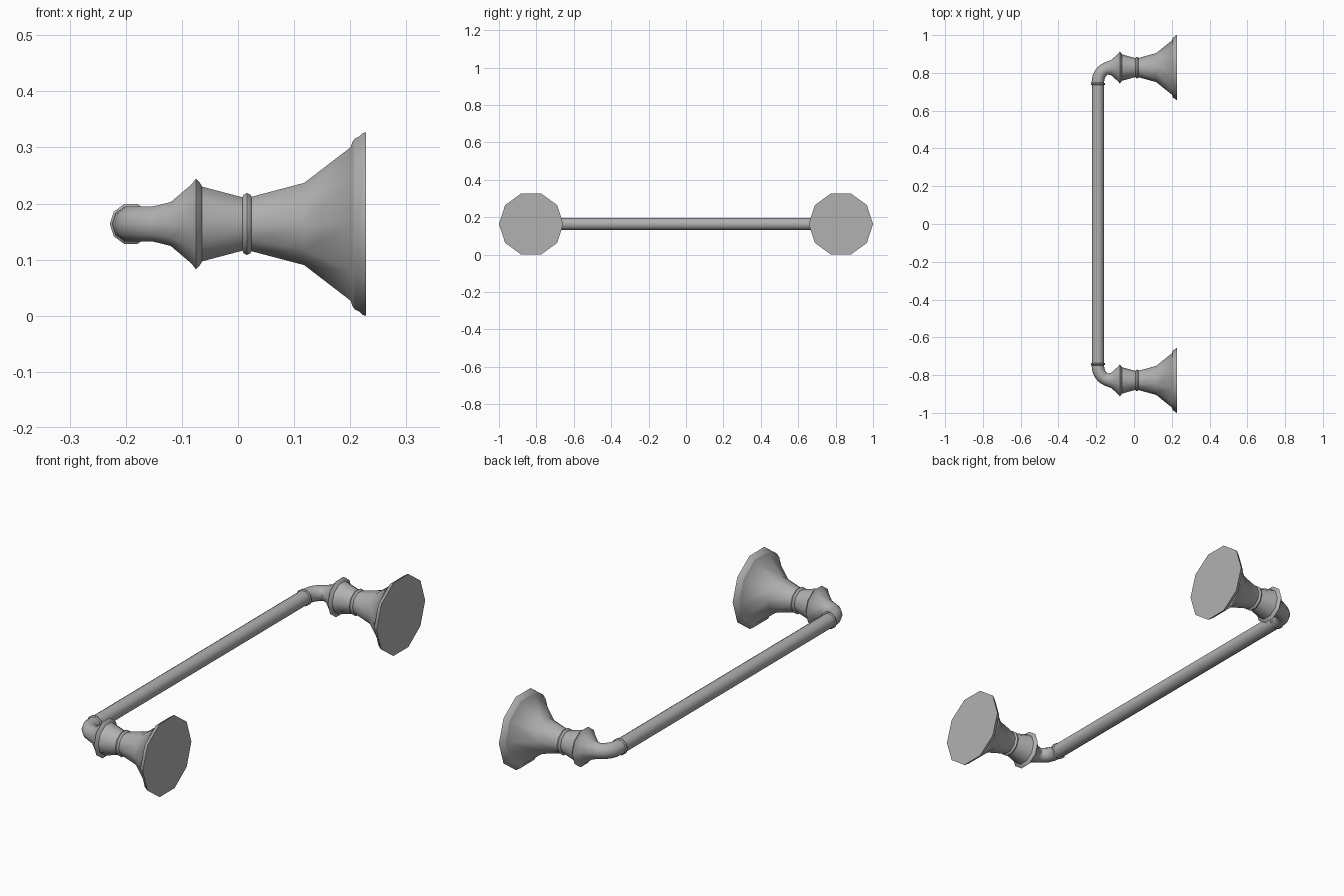
import bpy, bmesh
from math import sin, cos, pi, radians
from mathutils import Vector

if "Cube" in bpy.data.objects:
    bpy.data.objects.remove(bpy.data.objects["Cube"])

SIDES = 10
MID_Z = 0.1635
POST_Y = 0.828
BAR_X = -0.191

# Dark grey metal
metal = bpy.data.materials.new("dark_grey_metal")
metal.diffuse_color = (0.44, 0.44, 0.44, 1)
metal.use_nodes = True
metal.node_tree.nodes["Principled BSDF"].inputs["Base Color"].default_value = metal.diffuse_color


def loft(name, rings):
    """Skin ten-sided rings given as (x, y, heading in degrees, radius)."""
    bm = bmesh.new()
    loops = []
    for x, y, heading, r in rings:
        h = radians(heading)
        side = Vector((-sin(h), cos(h), 0))
        up = Vector((0, 0, 1))
        centre = Vector((x, y, MID_Z))
        loops.append([bm.verts.new(centre + side * r * cos(a) + up * r * sin(a))
                      for a in (2 * pi * i / SIDES for i in range(SIDES))])
    for a, b in zip(loops, loops[1:]):
        for i in range(SIDES):
            j = (i + 1) % SIDES
            bm.faces.new((a[i], a[j], b[j], b[i]))
    bm.faces.new(loops[0])
    bm.faces.new(loops[-1])
    bmesh.ops.recalc_face_normals(bm, faces=bm.faces)
    mesh = bpy.data.meshes.new(name)
    bm.to_mesh(mesh)
    bm.free()
    mesh.materials.append(metal)
    obj = bpy.data.objects.new(name, mesh)
    bpy.context.collection.objects.link(obj)
    bpy.ops.object.select_all(action='DESELECT')
    obj.select_set(True)
    bpy.context.view_layer.objects.active = obj
    bpy.ops.object.shade_smooth_by_angle(angle=radians(45))
    return obj


# Turned wall post: flared flange, waist bead and collar (x, radius)
profile = [(0.228, 0.172), (0.222, 0.170), (0.216, 0.164), (0.208, 0.160),
           (0.204, 0.154), (0.201, 0.144), (0.118, 0.077), (0.024, 0.051),
           (0.022, 0.055), (0.016, 0.058), (0.010, 0.055), (0.008, 0.050),
           (-0.064, 0.070), (-0.067, 0.076), (-0.075, 0.085), (-0.083, 0.074),
           (-0.092, 0.066), (-0.120, 0.041)]
rings = [(x, POST_Y, 180, r) for x, r in profile]

# Elbow turning from the post towards the bar, following a quarter arc
bend_r = 0.062
bend_x = BAR_X + bend_r
for step in range(1, 6):
    a = 18 * step
    rings.append((bend_x - bend_r * sin(radians(a)),
                  POST_Y - 0.012 * step / 5 - bend_r * (1 - cos(radians(a))),
                  180 + a, 0.033))

# Small socket lip where the elbow receives the bar
rings += [(BAR_X, 0.748, 270, 0.033), (BAR_X, 0.744, 270, 0.0375),
          (BAR_X, 0.738, 270, 0.0375), (BAR_X, 0.735, 270, 0.033)]

post = loft("wall_posts", rings)
mirror = post.modifiers.new("mirror_posts", 'MIRROR')
mirror.use_axis = (False, True, False)

# Straight bar between the two elbows
loft("bar", [(BAR_X, 0.745, 270, 0.0325), (BAR_X, -0.745, 270, 0.0325)])
